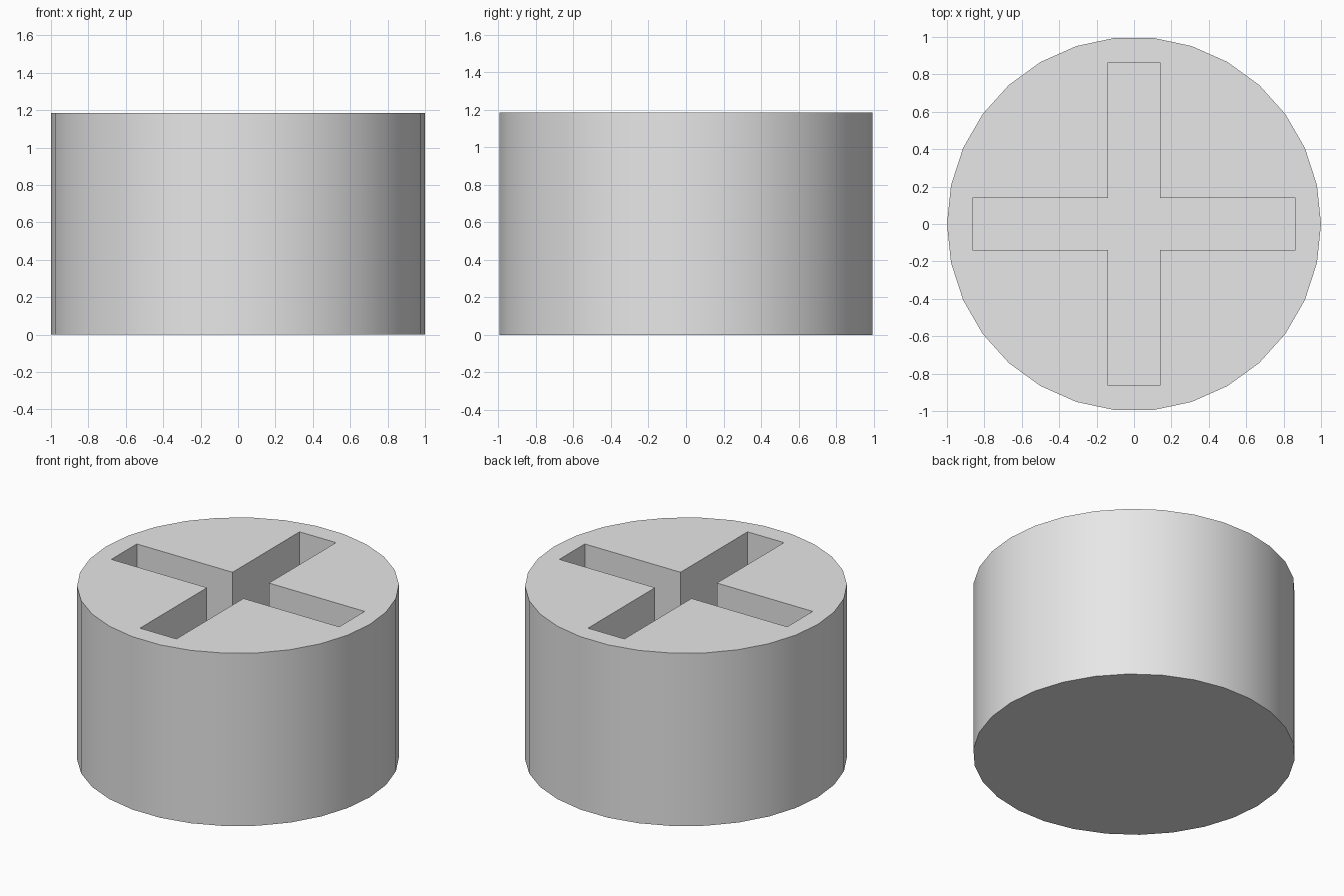
import bpy, bmesh
from math import cos, sin, pi, radians

if "Cube" in bpy.data.objects:
    bpy.data.objects.remove(bpy.data.objects["Cube"], do_unlink=True)

HEIGHT = 1.185
SLOT_DEPTH = 0.6
SIDES = 30
ARM, HALF = 0.864, 0.138     # slot reach and half width

grey = bpy.data.materials.new("light_grey")
grey.use_nodes = True
colour = (0.8, 0.8, 0.8, 1)
grey.diffuse_color = colour
grey.node_tree.nodes["Principled BSDF"].inputs["Base Color"].default_value = colour


def prism(name, outline, bottom, top):
    """Extrude a flat outline into a closed solid."""
    bm = bmesh.new()
    base = bm.faces.new([bm.verts.new((x, y, bottom)) for x, y in outline])
    new = bmesh.ops.extrude_face_region(bm, geom=[base], use_keep_orig=True)["geom"]
    bmesh.ops.translate(bm, vec=(0, 0, top - bottom),
                        verts=[v for v in new if isinstance(v, bmesh.types.BMVert)])
    bmesh.ops.recalc_face_normals(bm, faces=bm.faces)
    mesh = bpy.data.meshes.new(name)
    bm.to_mesh(mesh)
    bm.free()
    mesh.materials.append(grey)
    obj = bpy.data.objects.new(name, mesh)
    bpy.context.collection.objects.link(obj)
    return obj


# Round body
circle = [(cos(2 * pi * i / SIDES), sin(2 * pi * i / SIDES)) for i in range(SIDES)]
body = prism("slotted_cylinder", circle, 0, HEIGHT)

# Cross slot: one arm's three corners turned through four quarters
cross = []
for turn in range(4):
    c, s = ((1, 0), (0, 1), (-1, 0), (0, -1))[turn]
    for x, y in ((ARM, -HALF), (ARM, HALF), (HALF, HALF)):
        cross.append((x * c - y * s, x * s + y * c))
cutter = prism("cross_cutter", cross, HEIGHT - SLOT_DEPTH, HEIGHT + 0.2)
cutter.hide_render = True

cut = body.modifiers.new("cross_slot", "BOOLEAN")
cut.operation = "DIFFERENCE"
cut.solver = "EXACT"
cut.object = cutter

bpy.ops.object.select_all(action="DESELECT")
body.select_set(True)
bpy.context.view_layer.objects.active = body
bpy.ops.object.modifier_apply(modifier=cut.name)
bpy.data.objects.remove(cutter, do_unlink=True)

# Smooth round wall with crisp rims and slot edges
bpy.ops.object.shade_smooth_by_angle(angle=radians(30))
